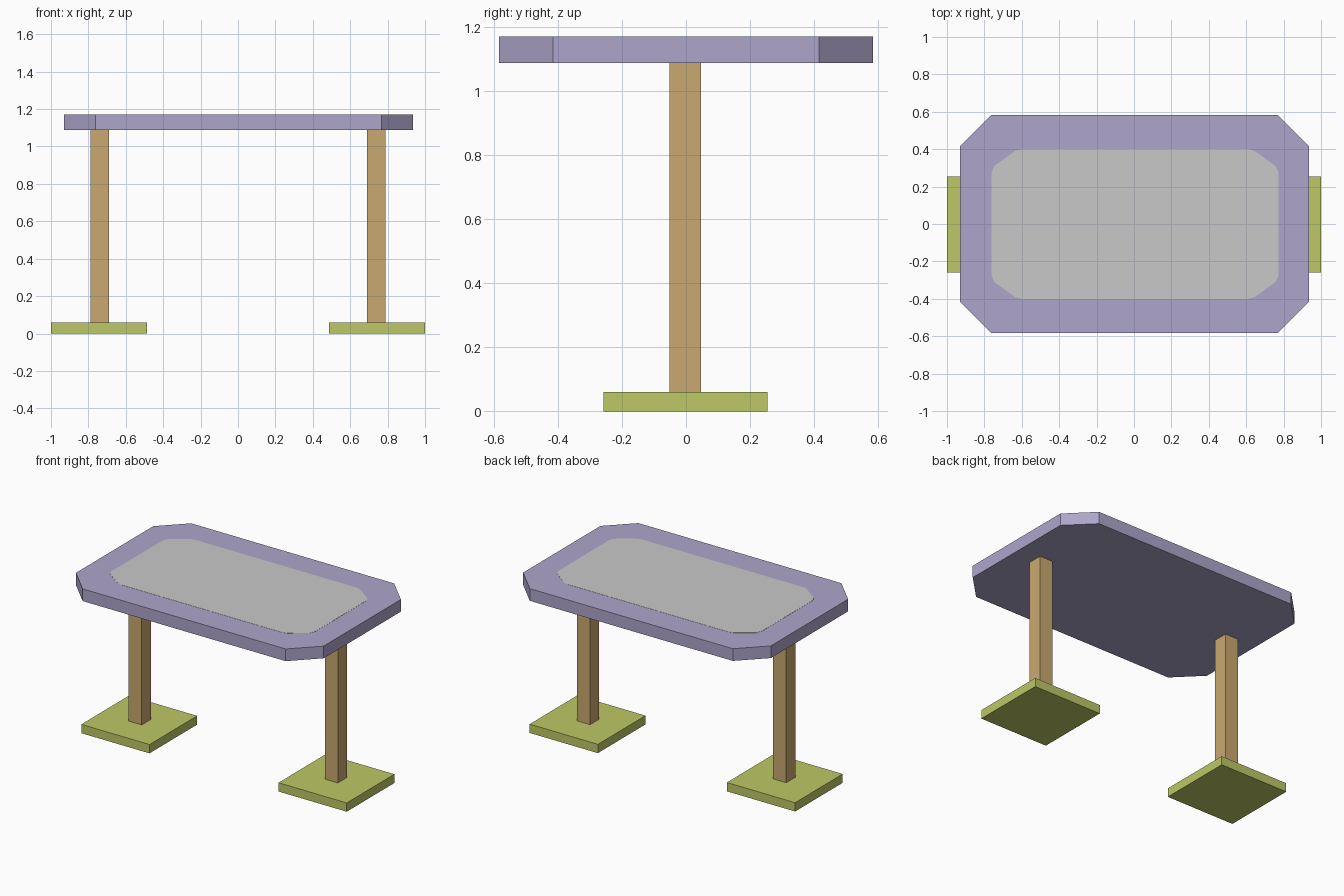
import bpy, bmesh

if "Cube" in bpy.data.objects:
    bpy.data.objects.remove(bpy.data.objects["Cube"])


def material(name, rgb):
    # sRGB 0-255 to linear
    lin = [(c / 255 / 12.92) if c < 10 else ((c / 255 + 0.055) / 1.055) ** 2.4 for c in rgb]
    m = bpy.data.materials.new(name)
    m.diffuse_color = (*lin, 1)
    m.use_nodes = True
    m.node_tree.nodes["Principled BSDF"].inputs["Base Color"].default_value = m.diffuse_color
    return m


lavender = material("lavender", (174, 166, 203))
grey = material("light_grey", (201, 201, 201))
wood = material("tan_wood", (201, 169, 112))
green = material("olive_green", (189, 200, 102))


def prism(name, outline, z0, z1, mat):
    """Extrude a counter-clockwise outline from z0 to z1."""
    bm = bmesh.new()
    face = bm.faces.new([bm.verts.new((x, y, z0)) for x, y in outline])
    ext = bmesh.ops.extrude_face_region(bm, geom=[face], use_keep_orig=True)
    for v in ext["geom"]:
        if isinstance(v, bmesh.types.BMVert):
            v.co.z = z1
    bmesh.ops.recalc_face_normals(bm, faces=bm.faces)
    me = bpy.data.meshes.new(name)
    bm.to_mesh(me)
    bm.free()
    me.materials.append(mat)
    ob = bpy.data.objects.new(name, me)
    bpy.context.collection.objects.link(ob)
    return ob


def four_corners(corner):
    """Mirror one corner's points (+x +y, counter-clockwise) into a full outline."""
    rev = corner[::-1]
    return (corner + [(-x, y) for x, y in rev]
            + [(-x, -y) for x, y in corner] + [(x, -y) for x, y in rev])


# Table top with clipped corners
top = prism("table_top", four_corners([(0.933, 0.416), (0.765, 0.584)]), 1.088, 1.171, lavender)
top.location.x = 0.003

# Grey surface panel, a thin plate with softened clipped corners
panel = prism("surface_panel",
              four_corners([(0.767, 0.275), (0.752, 0.31), (0.64, 0.391), (0.605, 0.4)]),
              1.168, 1.172, grey)
panel.location.x = 0.005

# Post and square foot on each side
for side, sx in (("left", -1), ("right", 1)):
    post = prism(side + "_post", four_corners([(0.049, 0.049)]), 0.06, 1.088, wood)
    foot = prism(side + "_foot", four_corners([(0.257, 0.256)]), 0, 0.06, green)
    post.location.x = sx * 0.739
    foot.location.x = sx * 0.743
    post.location.y = foot.location.y = -0.002
